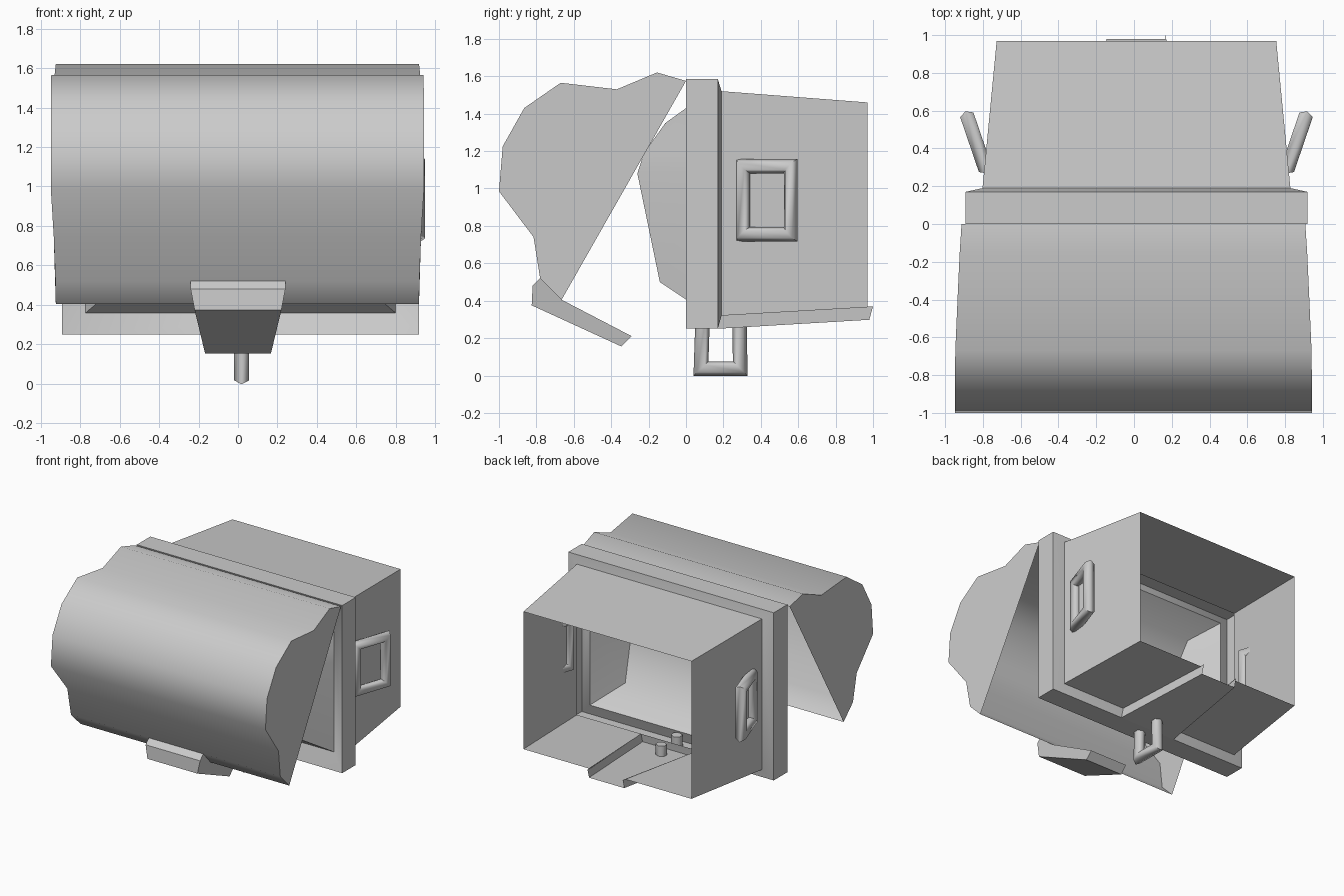
import bpy, bmesh, math
from mathutils import Vector

if "Cube" in bpy.data.objects:
    bpy.data.objects.remove(bpy.data.objects["Cube"])

CX = 0.013  # the body sits slightly off the centre line


def finish(name, bm, angle):
    bmesh.ops.recalc_face_normals(bm, faces=bm.faces[:])
    me = bpy.data.meshes.new(name)
    bm.to_mesh(me)
    bm.free()
    ob = bpy.data.objects.new(name, me)
    bpy.context.collection.objects.link(ob)
    bpy.ops.object.select_all(action='DESELECT')
    ob.select_set(True)
    bpy.context.view_layer.objects.active = ob
    if angle:
        bpy.ops.object.shade_smooth_by_angle(angle=math.radians(angle))
    return ob


def loft(bm, rings, closed=True, loop=False):
    """Join rings of equal point count with quads."""
    vs = [[bm.verts.new(p) for p in r] for r in rings]
    n = len(vs[0])
    for i in range(len(vs) if loop else len(vs) - 1):
        a, b = vs[i], vs[(i + 1) % len(vs)]
        for j in range(n if closed else n - 1):
            k = (j + 1) % n
            bm.faces.new((a[j], a[k], b[k], b[j]))
    return vs


def rect(y, w, z0, z1, y_top=None):
    yt = y if y_top is None else y_top
    return [(CX - w, y, z0), (CX + w, y, z0), (CX + w, yt, z1), (CX - w, yt, z1)]


def rod(name, pts, normal, r, closed):
    """Six-sided bar with mitred corners along a flat path."""
    pts, nrm = [Vector(p) for p in pts], Vector(normal).normalized()
    n, rings = len(pts), []
    for i, p in enumerate(pts):
        d1 = p - pts[i - 1] if (closed or i) else pts[1] - p
        d2 = pts[(i + 1) % n] - p if (closed or i < n - 1) else d1
        s1, s2 = d1.normalized().cross(nrm), d2.normalized().cross(nrm)
        m = (s1 + s2).normalized()
        m /= m.dot(s1)
        rings.append([p + m * r * math.sin(a) * 0.9 + nrm * r * math.cos(a)
                      for a in (math.radians(30 + 60 * k) for k in range(6))])
    bm = bmesh.new()
    vs = loft(bm, rings, loop=closed)
    if not closed:
        bm.faces.new(vs[0])
        bm.faces.new(vs[-1])
    return finish(name, bm, 65)


# tapered body shell, open at the back, with a gap in the floor
def body_ring(y, w, ch, zb, zt):
    return [(CX + s * x, y, z) for s, x, z in
            ((-1, ch, zb), (-1, w, zb), (-1, w, zt), (1, w, zt), (1, w, zb), (1, ch, zb))]


bm = bmesh.new()
loft(bm, [body_ring(0.19, 0.815, 0.25, 0.32, 1.52),
          body_ring(0.97, 0.74, 0.155, 0.365, 1.46)], closed=False)
finish("body_shell", bm, 0)

# sunken channel along the floor
bm = bmesh.new()
loft(bm, [[(CX - w, y1, z1), (CX - w, y0, z0), (CX + w, y0, z0), (CX + w, y1, z1)]
          for w, y0, z0, y1, z1 in ((0.25, 0.17, 0.25, 0.19, 0.32),
                                    (0.155, 0.98, 0.298, 1.0, 0.37))], closed=False)
finish("floor_channel", bm, 0)

# front frame with a sunken rim
bm = bmesh.new()
loft(bm, [rect(0.19, 0.815, 0.32, 1.52), rect(0.17, 0.905, 0.25, 1.585),
          rect(0.0, 0.905, 0.25, 1.585), rect(0.07, 0.785, 0.36, 1.48)])
finish("front_frame", bm, 50)

# bulging panel that fills the frame
bm = bmesh.new()
side = [(-0.14, 0.50), (-0.26, 1.08), (-0.225, 1.19), (-0.11, 1.35)]
edge = [(0.07, 0.36), (0.07, 1.08), (0.07, 1.19), (0.07, 1.48)]
vo = loft(bm, [[(CX - 0.785, *e), (CX - 0.62, *p), (CX + 0.62, *p), (CX + 0.785, *e)]
               for p, e in zip(side, edge)], closed=False)
for row in (vo[0], vo[-1]):
    bm.faces.new(row)
finish("front_panel", bm, 45)

# swung-open lid: hollow shell with a rim around its open side
prof = [(0, 1.575, .91), (-.155, 1.62, .92), (-.37, 1.53, .93), (-.67, 1.565, .943),
        (-.865, 1.43, .945), (-.98, 1.225, .945), (-1.0, .985, .945),
        (-.815, .74, .93), (-.78, .52, .922), (-.665, .405, .92)]
bm = bmesh.new()
v = loft(bm, [[(s * w - 0.003, y, z) for y, z, w in prof] for s in (-1, 1)])
for ring in v:
    bm.faces.new(ring)
back = next(f for f in bm.faces if set(f.verts) == {v[0][0], v[0][-1], v[1][0], v[1][-1]})
bmesh.ops.inset_region(bm, faces=[back], thickness=0.12)
bmesh.ops.delete(bm, geom=[back], context='FACES')
finish("lid", bm, 48)

# latch tongue hanging from the lid
tongue = [(-.78, .52, .24), (-.82, .48, .24), (-.825, .375, .22),
          (-.345, .155, .167), (-.29, .21, .167), (-.665, .405, .225)]
bm = bmesh.new()
v = loft(bm, [[(s * w, y, z) for y, z, w in tongue] for s in (-1, 1)])
for ring in v:
    bm.faces.new(ring)
finish("latch_tongue", bm, 40)

# catch loop below the floor
rod("bottom_catch", [(0.018, 0.09, 0.34), (0.018, 0.08, 0.037), (0.018, 0.29, 0.037),
                     (0.018, 0.285, 0.34)], (1, 0, 0), 0.043, False)

# carrying handles on both sides
for s, name in ((1, "right_handle"), (-1, "left_handle")):
    inner, outer = CX + s * 0.805, CX + s * 0.892
    rod(name, [(inner, 0.305, 0.755), (outer, 0.56, 0.755),
               (outer, 0.56, 1.12), (inner, 0.305, 1.12)],
        (0.255, -s * 0.087, 0), 0.043, True)
